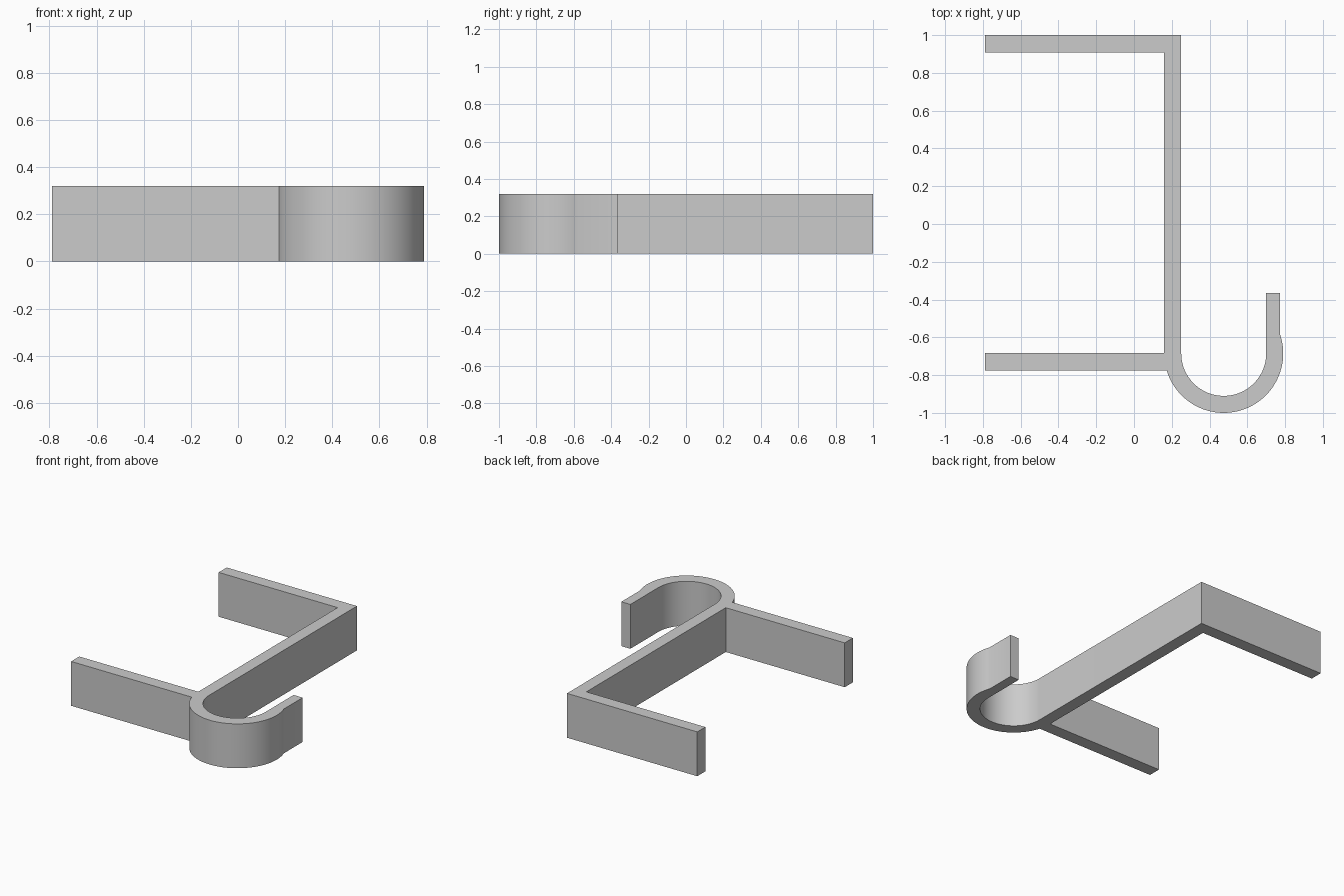
import bpy, bmesh
from math import sin, cos, asin, acos, pi

cube = bpy.data.objects.get("Cube")
if cube:
    bpy.data.objects.remove(cube, do_unlink=True)

HEIGHT = 0.32
CX, CY = 0.475, -0.685          # hook centre
R_OUT, R_IN = 0.315, 0.225
LEFT, SPINE_IN, SPINE_OUT = -0.79, 0.16, 0.25
ARM_TOP, ARM_BOTTOM = -0.682, -0.775
TIP_X, TIP_Y = 0.772, -0.365


def arc(radius, start, end, steps=48):
    """Points on the hook circle, from start to end angle."""
    angles = [start + (end - start) * i / steps for i in range(steps + 1)]
    return [(CX + radius * cos(a), CY + radius * sin(a)) for a in angles]


# Outline of the bent strip, counter-clockwise
outer_start = pi + asin((CY - ARM_BOTTOM) / R_OUT)
outer_end = 2 * pi + acos((TIP_X - CX) / R_OUT)
outline = [(LEFT, ARM_BOTTOM)]
outline += arc(R_OUT, outer_start, outer_end)
outline += [(TIP_X, TIP_Y), (CX + R_IN, TIP_Y)]
outline += arc(R_IN, 2 * pi, pi)
outline += [(SPINE_OUT, 1), (LEFT, 1), (LEFT, 0.908), (SPINE_IN, 0.908),
            (SPINE_IN, ARM_TOP), (LEFT, ARM_TOP)]

# Extrude the outline into the bracket
bm = bmesh.new()
base = bm.faces.new([bm.verts.new((x, y, 0)) for x, y in outline])
top = bmesh.ops.extrude_face_region(bm, geom=[base], use_keep_orig=True)
bmesh.ops.translate(bm, vec=(0, 0, HEIGHT),
                    verts=[g for g in top["geom"] if isinstance(g, bmesh.types.BMVert)])
bmesh.ops.recalc_face_normals(bm, faces=bm.faces)
mesh = bpy.data.meshes.new("hook_bracket")
bm.to_mesh(mesh)
bm.free()
bracket = bpy.data.objects.new("hook_bracket", mesh)
bpy.context.collection.objects.link(bracket)

# Plain grey material
grey = bpy.data.materials.new("light_grey")
grey.use_nodes = True
grey.diffuse_color = (0.6, 0.6, 0.6, 1)
grey.node_tree.nodes["Principled BSDF"].inputs["Base Color"].default_value = (0.6, 0.6, 0.6, 1)
mesh.materials.append(grey)

# Smooth curve, sharp rims
bpy.ops.object.select_all(action="DESELECT")
bracket.select_set(True)
bpy.context.view_layer.objects.active = bracket
bpy.ops.object.shade_smooth_by_angle()
